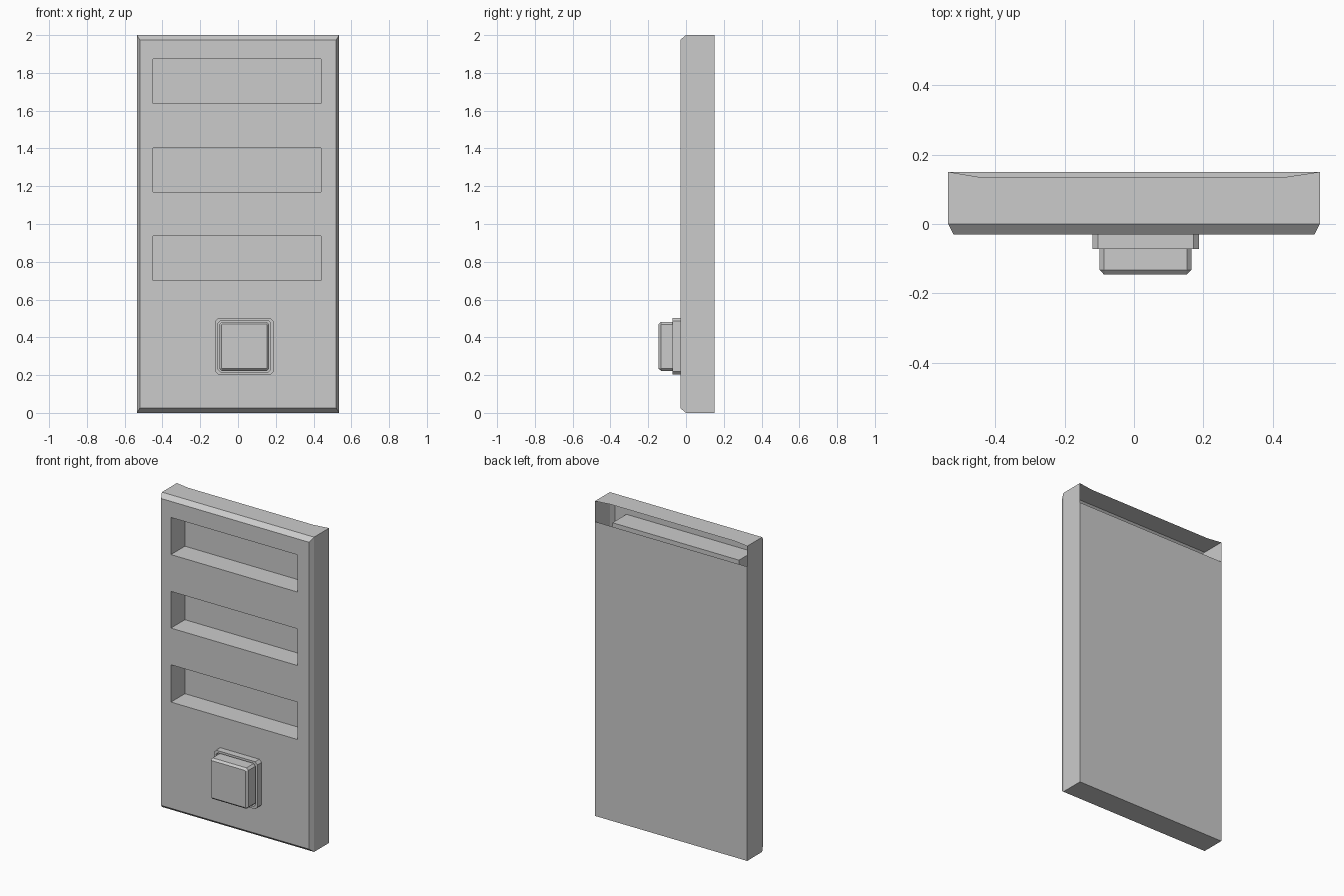
import bpy, bmesh

if "Cube" in bpy.data.objects:
    bpy.data.objects.remove(bpy.data.objects["Cube"])


def finish(bm, name, fix=True):
    bmesh.ops.remove_doubles(bm, verts=bm.verts, dist=1e-4)
    if fix:
        bmesh.ops.recalc_face_normals(bm, faces=bm.faces)
    me = bpy.data.meshes.new(name)
    bm.to_mesh(me)
    bm.free()
    ob = bpy.data.objects.new(name, me)
    bpy.context.collection.objects.link(ob)
    return ob


def face(bm, *pts):
    return bm.faces.new([bm.verts.new(p) for p in pts])


def rect(x0, x1, z0, z1, y):
    return [(x0, y, z0), (x1, y, z0), (x1, y, z1), (x0, y, z1)]


def cut_rect(x0, x1, z0, z1, c, y):
    """Rectangle with clipped corners."""
    return [(x0 + c, y, z0), (x1 - c, y, z0), (x1, y, z0 + c), (x1, y, z1 - c),
            (x1 - c, y, z1), (x0 + c, y, z1), (x0, y, z1 - c), (x0, y, z0 + c)]


def bridge(bm, a, b, skip=()):
    n = len(a)
    for i in range(n):
        if i not in skip:
            face(bm, a[i], a[(i + 1) % n], b[(i + 1) % n], b[i])


W, H, FRONT, BACK, SLOT_BACK = 0.535, 2.0, -0.03, 0.15, 0.11
SX = (-0.45, 0.44)
SLOTS = [(0.70, 0.937), (1.17, 1.403), (1.637, 1.873)]

# Panel shell: front wall with pushed-in slots
bm = bmesh.new()
xs = [-0.52, *SX, 0.52]
zs = [0.025] + [z for s in SLOTS for z in s] + [1.975]
for i in range(3):
    for j in range(len(zs) - 1):
        cell = rect(xs[i], xs[i + 1], zs[j], zs[j + 1], FRONT)
        if i == 1 and j % 2 == 1:
            deep = [(x, SLOT_BACK, z) for x, y, z in cell]
            bridge(bm, cell, deep)
            face(bm, *deep)
        else:
            face(bm, *cell)

# Chamfer, sides and bottom
mid = rect(-W, W, 0, H, 0)
bridge(bm, rect(-0.52, 0.52, 0.025, 1.975, FRONT), mid)
bridge(bm, mid, rect(-W, W, 0, H, BACK), skip=(2,))

# Top with its slightly hollowed rear edge
face(bm, (-W, 0, H), (W, 0, H), (W, BACK, H), (0.435, 0.135, H),
     (-0.445, 0.135, H), (-W, BACK, H))

# Back plate, open above
face(bm, *reversed(rect(-W, W, 0, 1.87, BACK)))
finish(bm, "panel_shell")

# Button collar with a narrow gap inside
bm = bmesh.new()
outer = (-0.12, 0.187, 0.202, 0.503, 0.016)
inner = (-0.106, 0.173, 0.216, 0.489, 0.014)
loops = [cut_rect(*outer, FRONT), cut_rect(*outer, -0.072),
         cut_rect(*inner, -0.072), cut_rect(*inner, FRONT)]
for a, b in zip(loops, loops[1:]):
    bridge(bm, a, b)
finish(bm, "button_collar")

# Button with chamfered front
bm = bmesh.new()
body = (-0.099, 0.165, 0.222, 0.482, 0.013)
loops = [cut_rect(*body, FRONT), cut_rect(*body, -0.132),
         cut_rect(-0.087, 0.153, 0.234, 0.47, 0.004, -0.145)]
for a, b in zip(loops, loops[1:]):
    bridge(bm, a, b)
face(bm, *loops[-1])
finish(bm, "button")
